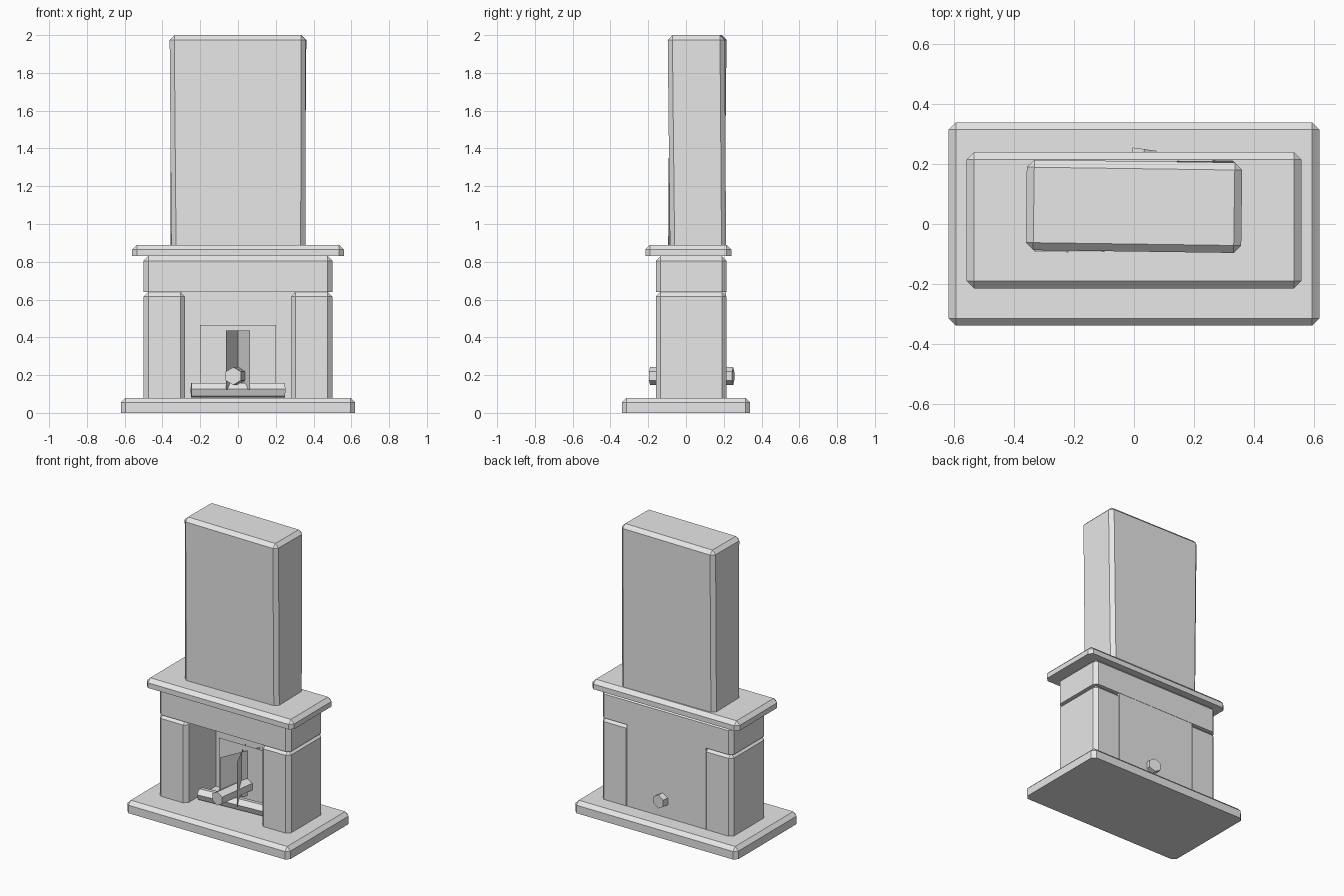
import bpy, bmesh, math
from mathutils import Matrix, Vector

cube = bpy.data.objects.get("Cube")
if cube:
    bpy.data.objects.remove(cube, do_unlink=True)

stone = bpy.data.materials.new("pale_grey")
stone.use_nodes = True
GREY = (0.8, 0.8, 0.8, 1)
stone.diffuse_color = GREY
stone.node_tree.nodes["Principled BSDF"].inputs["Base Color"].default_value = GREY


def finish(name, bm):
    mesh = bpy.data.meshes.new(name)
    bm.to_mesh(mesh)
    bm.free()
    mesh.materials.append(stone)
    obj = bpy.data.objects.new(name, mesh)
    bpy.context.collection.objects.link(obj)
    return obj


def box(name, x, y, z, bevel=0.025, twist=0, taper=1):
    """Block between (min, max) pairs, chamfered everywhere but underneath."""
    bm = bmesh.new()
    bmesh.ops.create_cube(bm, size=1)
    lows, highs = Vector((x[0], y[0], z[0])), Vector((x[1], y[1], z[1]))
    size, centre = highs - lows, (highs + lows) / 2
    bmesh.ops.scale(bm, vec=size, verts=bm.verts)
    if bevel:
        edges = [e for e in bm.edges if any(v.co.z > 0 for v in e.verts)]
        bmesh.ops.bevel(bm, geom=edges, offset=bevel, segments=1, affect='EDGES')
    for v in bm.verts:
        top = v.co.z > 0
        v.co = Matrix.Rotation(-twist if top else twist, 3, 'Z') @ v.co
        if not top:
            v.co.x *= taper
            v.co.y *= taper
    bmesh.ops.translate(bm, vec=centre, verts=bm.verts)
    return finish(name, bm)


def log(name, start, end, radius, roll):
    """Six-sided log between two points."""
    start, end = Vector(start), Vector(end)
    axis = end - start
    bm = bmesh.new()
    bmesh.ops.create_cone(bm, cap_ends=True, segments=6, radius1=radius,
                          radius2=radius, depth=axis.length)
    turn = axis.to_track_quat('Z', 'Y').to_matrix().to_4x4()
    place = Matrix.Translation((start + end) / 2) @ turn @ Matrix.Rotation(roll, 4, 'Z')
    bmesh.ops.transform(bm, matrix=place, verts=bm.verts)
    return finish(name, bm)


def card(name, centre, width, height, yaw):
    """Thin upright sheet."""
    bm = bmesh.new()
    bmesh.ops.create_grid(bm, x_segments=1, y_segments=1, size=0.5)
    place = (Matrix.Translation(centre) @ Matrix.Rotation(yaw, 4, 'Z')
             @ Matrix.Rotation(math.pi / 2, 4, 'X') @ Matrix.Diagonal((width, height, 1, 1)))
    bmesh.ops.transform(bm, matrix=place, verts=bm.verts)
    return finish(name, bm)


# Stonework
BODY_Y = (-0.16, 0.215)
box("hearth_slab", (-0.62, 0.62), (-0.34, 0.34), (0, 0.08))
box("right_pillar", (-0.5, -0.28), BODY_Y, (0.08, 0.64))
box("left_pillar", (0.28, 0.5), BODY_Y, (0.08, 0.64))
box("lintel", (-0.5, 0.5), BODY_Y, (0.64, 0.83))
box("back_wall", (-0.3, 0.3), (0.16, 0.213), (0.08, 0.64), bevel=0)
box("mantel_shelf", (-0.56, 0.56), (-0.215, 0.24), (0.83, 0.89))
box("chimney_breast", (-0.36, 0.36), (-0.092, 0.21), (0.88, 2.0),
    twist=math.radians(0.8), taper=0.985)

# Fire
card("fire_back", (0, 0.08, 0.27), 0.4, 0.39, 0)
for side, tilt in (("right", 1), ("left", -1)):
    card(side + "_flame", (0, 0.04, 0.28), 0.315, 0.31, tilt * math.radians(66))
log("cross_log", (-0.248, -0.055, 0.12), (0.248, -0.022, 0.12), 0.041, math.radians(20))
log("front_to_back_log", (-0.025, -0.19, 0.195), (0.035, 0.25, 0.195), 0.047, 0)
